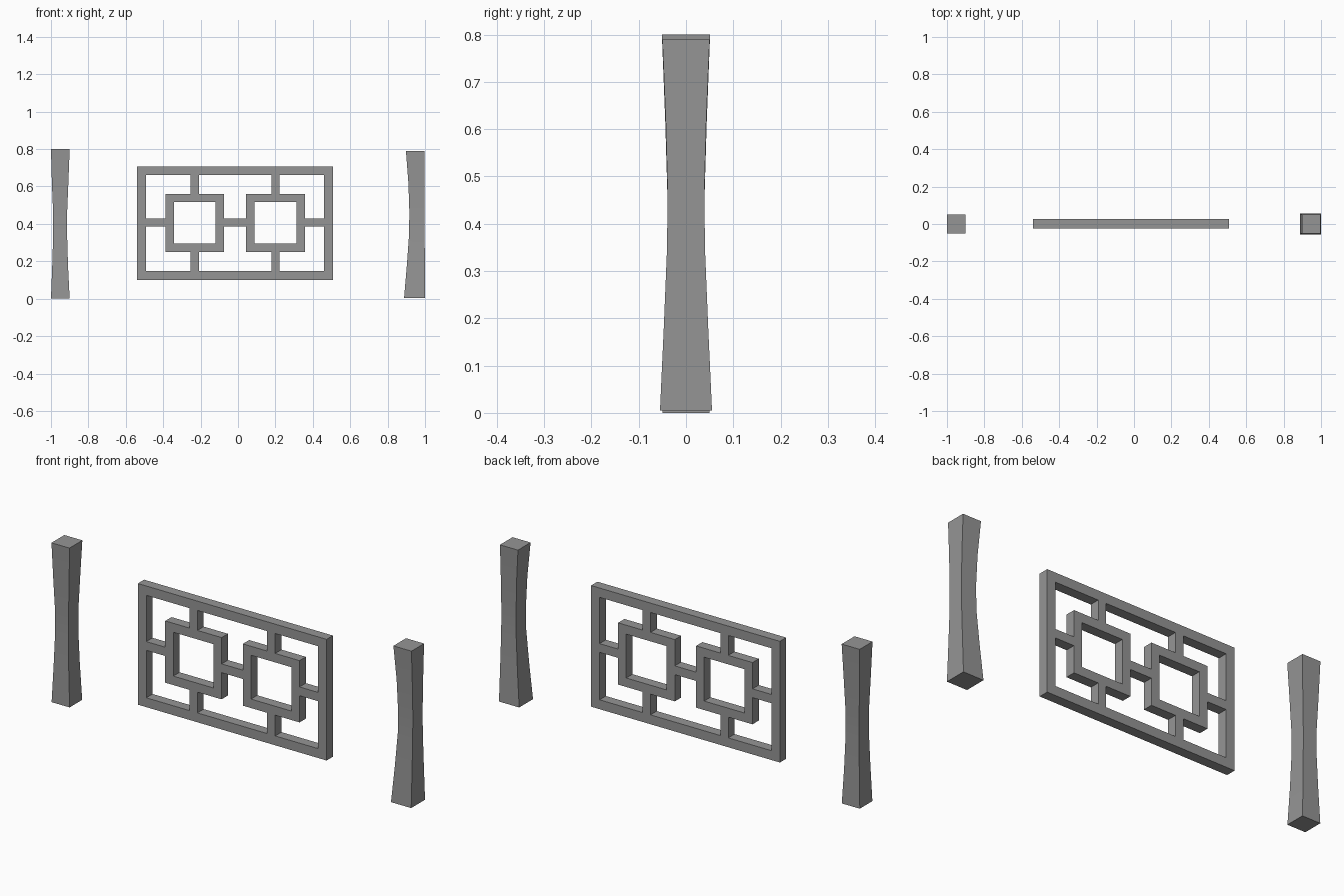
import bpy, bmesh

cube = bpy.data.objects.get("Cube")
if cube:
    bpy.data.objects.remove(cube, do_unlink=True)

grey = bpy.data.materials.new("mid_grey")
grey.use_nodes = True
grey.diffuse_color = (0.3, 0.3, 0.3, 1)
grey.node_tree.nodes["Principled BSDF"].inputs["Base Color"].default_value = (0.3, 0.3, 0.3, 1)

BACK, FRONT = 0.027, -0.023


def finish(name, bm):
    bmesh.ops.recalc_face_normals(bm, faces=bm.faces)
    mesh = bpy.data.meshes.new(name)
    bm.to_mesh(mesh)
    bm.free()
    mesh.materials.append(grey)
    obj = bpy.data.objects.new(name, mesh)
    bpy.context.collection.objects.link(obj)
    return obj


def rect(bm, x0, x1, z0, z1, y):
    return [bm.verts.new((x, y, z)) for x, z in ((x0, z0), (x1, z0), (x1, z1), (x0, z1))]


def bar(name, *box):
    """Plain rectangular bar filling the panel depth."""
    bm = bmesh.new()
    a, b = rect(bm, *box, FRONT), rect(bm, *box, BACK)
    bm.faces.new(a)
    bm.faces.new(b)
    for i in range(4):
        j = (i + 1) % 4
        bm.faces.new((a[i], a[j], b[j], b[i]))
    return finish(name, bm)


def frame(name, x0, x1, z0, z1, w):
    """Rectangular ring with border width w."""
    bm = bmesh.new()
    inner = (x0 + w, x1 - w, z0 + w, z1 - w)
    loops = [rect(bm, x0, x1, z0, z1, FRONT), rect(bm, *inner, FRONT),
             rect(bm, *inner, BACK), rect(bm, x0, x1, z0, z1, BACK)]
    for k in range(4):
        a, b = loops[k], loops[(k + 1) % 4]
        for i in range(4):
            j = (i + 1) % 4
            bm.faces.new((a[i], a[j], b[j], b[i]))
    return finish(name, bm)


def post(name, sections):
    """Square post lofted through sections of (z, x min, x max, half depth)."""
    bm = bmesh.new()
    rings = [[bm.verts.new(p) for p in ((x0, -h, z), (x1, -h, z), (x1, h, z), (x0, h, z))]
             for z, x0, x1, h in sections]
    bm.faces.new(rings[0])
    bm.faces.new(rings[-1])
    for a, b in zip(rings, rings[1:]):
        for i in range(4):
            j = (i + 1) % 4
            bm.faces.new((a[i], a[j], b[j], b[i]))
    obj = finish(name, bm)
    bpy.ops.object.select_all(action="DESELECT")
    obj.select_set(True)
    bpy.context.view_layer.objects.active = obj
    bpy.ops.object.shade_smooth_by_angle()
    return obj


# Lattice panel: border, two square rings, connecting struts
W = 0.047
X0, X1, Z0, Z1 = -0.54, 0.508, 0.10, 0.708
S0, S1 = 0.251, 0.561
mid_z, half = 0.407, 0.022
squares = {"right": (-0.388, -0.075), "left": (0.043, 0.358)}
frame("panel_border", X0, X1, Z0, Z1, W)
for side, (a, b) in squares.items():
    frame(side + "_square", a, b, S0, S1, 0.045)
    c = (a + b) / 2
    bar(side + "_upper_strut", c - half, c + half, S1, Z1 - W)
    bar(side + "_lower_strut", c - half, c + half, Z0 + W, S0)
for name, a, b in (("right_strut", X0 + W, squares["right"][0]),
                   ("middle_strut", squares["right"][1], squares["left"][0]),
                   ("left_strut", squares["left"][1], X1 - W)):
    bar(name, a, b, mid_z - half, mid_z + half)

# Waisted posts: the right one pinches on all sides, the left one keeps a flat outer face
post("right_post", [(0, -1, -0.9, 0.05), (0.18, -0.993, -0.909, 0.044),
                    (0.35, -0.988, -0.914, 0.039), (0.45, -0.988, -0.914, 0.039),
                    (0.62, -0.995, -0.907, 0.044), (0.8, -1, -0.9, 0.051)])
post("left_post", [(0.005, 0.888, 1, 0.055), (0.18, 0.903, 0.999, 0.047),
                   (0.35, 0.915, 0.998, 0.04), (0.47, 0.916, 0.998, 0.039),
                   (0.62, 0.911, 0.998, 0.043), (0.79, 0.898, 0.998, 0.05)])
